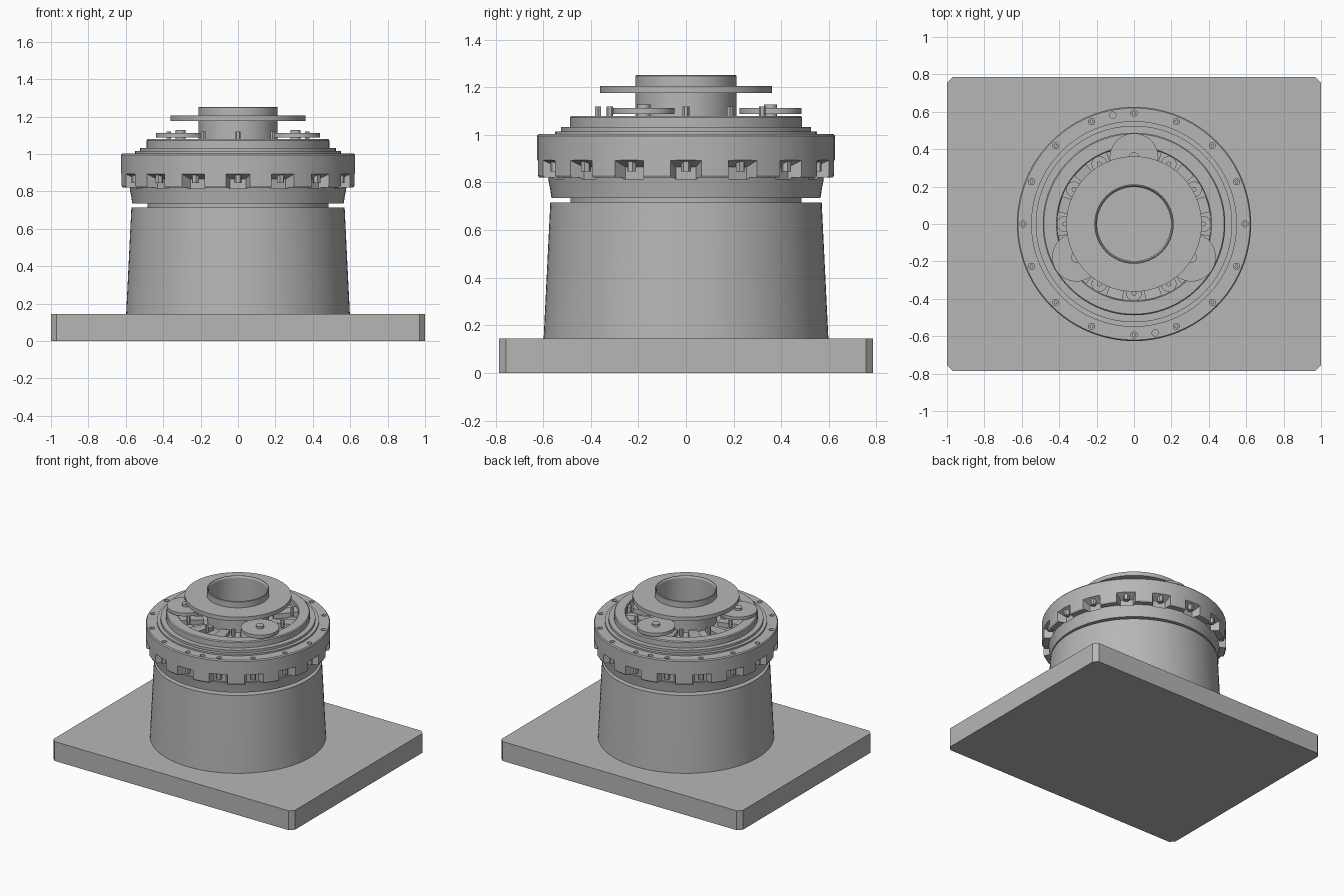
import bpy, bmesh
from math import sin, cos, pi, radians
from mathutils import Matrix, Vector

if "Cube" in bpy.data.objects:
    bpy.data.objects.remove(bpy.data.objects["Cube"])

steel = bpy.data.materials.new("steel_grey")
steel.use_nodes = True
GREY = (0.47, 0.47, 0.47, 1)
steel.diffuse_color = GREY
steel.node_tree.nodes["Principled BSDF"].inputs["Base Color"].default_value = GREY


def finish(bm, name):
    bmesh.ops.recalc_face_normals(bm, faces=bm.faces)
    mesh = bpy.data.meshes.new(name)
    bm.to_mesh(mesh)
    bm.free()
    mesh.materials.append(steel)
    ob = bpy.data.objects.new(name, mesh)
    bpy.context.collection.objects.link(ob)
    return ob


def smooth(ob):
    bpy.ops.object.select_all(action='DESELECT')
    ob.select_set(True)
    bpy.context.view_layer.objects.active = ob
    bpy.ops.object.shade_smooth_by_angle(angle=radians(30))
    return ob


def lathe(name, profile, steps=96):
    """Spin a closed (radius, height) outline round the z axis."""
    bm = bmesh.new()
    vs = [bm.verts.new((r, 0, z)) for r, z in profile]
    es = [bm.edges.new((vs[i - 1], vs[i])) for i in range(len(vs))]
    bmesh.ops.spin(bm, geom=vs + es, cent=(0, 0, 0), axis=(0, 0, 1),
                   angle=2 * pi, steps=steps, use_merge=True)
    bmesh.ops.remove_doubles(bm, verts=bm.verts, dist=1e-5)
    return finish(bm, name)


def add_cyl(bm, radius, angle, r, z0, z1, sides):
    """Upright cylinder at polar position (radius, angle)."""
    place = Matrix.Rotation(angle, 4, 'Z') @ Matrix.Translation((radius, 0, (z0 + z1) / 2))
    bmesh.ops.create_cone(bm, cap_ends=True, segments=sides, radius1=r, radius2=r,
                          depth=z1 - z0, matrix=place)


def add_block(bm, angle, r0, r1, w0, w1, z0, top0, top1):
    """Radial block, with its own width and top height at each end."""
    rot = Matrix.Rotation(angle, 3, 'Z')
    pts = [Vector((r, s * w, z)) for r, w, t in ((r0, w0, top0), (r1, w1, top1))
           for s, z in ((-1, z0), (1, z0), (1, t), (-1, t))]
    v = [bm.verts.new(rot @ p) for p in pts]
    bm.faces.new(v[:4])
    bm.faces.new(v[4:])
    for i in range(4):
        j = (i + 1) % 4
        bm.faces.new((v[i], v[j], v[j + 4], v[i + 4]))


def cut(ob, cutter):
    """Subtract the cutter, bake the result and delete the cutter."""
    cutter.hide_render = True
    mod = ob.modifiers.new("cut", 'BOOLEAN')
    mod.operation, mod.solver, mod.object = 'DIFFERENCE', 'EXACT', cutter
    deps = bpy.context.evaluated_depsgraph_get()
    baked = bpy.data.meshes.new_from_object(ob.evaluated_get(deps))
    ob.modifiers.clear()
    ob.data = baked
    bpy.data.objects.remove(cutter)


# Base plate with chamfered corners
c = 0.03
bm = bmesh.new()
outline = []
for sx, sy in ((1, 1), (-1, 1), (-1, -1), (1, -1)):
    pair = [(sx, sy * (0.785 - c)), (sx * (1 - c), sy * 0.785)]
    outline += pair if sx * sy > 0 else pair[::-1]
face = bm.faces.new([bm.verts.new((x, y, 0)) for x, y in outline])
ext = bmesh.ops.extrude_face_region(bm, geom=[face])
bmesh.ops.translate(bm, vec=(0, 0, 0.145),
                    verts=[g for g in ext["geom"] if isinstance(g, bmesh.types.BMVert)])
finish(bm, "base_plate")

# Tapered pedestal and neck
smooth(lathe("pedestal", [(0.4, 0.145), (0.598, 0.145), (0.57, 0.715), (0.4, 0.715)]))
smooth(lathe("neck", [(0.4, 0.71), (0.485, 0.71), (0.485, 0.74), (0.4, 0.74)]))

# Gearbox housing with bolt flange and stepped cover
housing = lathe("housing", [
    (0.3, 0.735), (0.565, 0.735), (0.572, 0.78), (0.58, 0.82), (0.62, 0.82), (0.626, 0.83),
    (0.626, 0.995), (0.62, 1.003), (0.55, 1.003), (0.55, 1.015), (0.525, 1.015), (0.525, 1.033),
    (0.488, 1.033), (0.488, 1.073), (0.482, 1.08), (0.415, 1.08), (0.41, 1.075), (0.41, 1.0),
    (0.3, 1.0)])
bolt_angles = [i * pi / 8 for i in range(16)]

# Access pockets under each bolt
bm = bmesh.new()
for a in bolt_angles:
    add_block(bm, a, 0.565, 0.66, 0.042, 0.08, 0.815, 0.865, 0.91)
cut(housing, finish(bm, "pocket_cutter"))

# Bolt holes and two dowel holes in the flange top
bm = bmesh.new()
for a in bolt_angles + [radians(101), radians(-79)]:
    add_cyl(bm, 0.593, a, 0.017, 0.965, 1.05, 16)
cut(housing, finish(bm, "hole_cutter"))
smooth(housing)

# Flange bolts: sunken heads above, nuts in the pockets
bm = bmesh.new()
for a in bolt_angles:
    add_cyl(bm, 0.593, a, 0.011, 0.955, 0.99, 6)
    add_cyl(bm, 0.595, a, 0.02, 0.845, 0.9, 6)
finish(bm, "flange_bolts")

# Carrier floor, webs and ring of socket bolts
smooth(lathe("carrier_floor", [(0.2, 0.99), (0.412, 0.99), (0.412, 1.02), (0.2, 1.02)]))
bm = bmesh.new()
for i in range(12):
    add_block(bm, (i + 0.5) * pi / 6, 0.24, 0.412, 0.03, 0.045, 1.01, 1.05, 1.065)
finish(bm, "carrier_webs")
bm = bmesh.new()
for i in range(12):
    a = i * pi / 6
    add_cyl(bm, 0.37, a, 0.042, 1.01, 1.035, 24)
    add_cyl(bm, 0.37, a, 0.027, 1.03, 1.087, 24)
heads = finish(bm, "carrier_bolts")
bm = bmesh.new()
for i in range(12):
    add_cyl(bm, 0.37, i * pi / 6, 0.014, 1.065, 1.12, 6)
cut(heads, finish(bm, "socket_cutter"))
smooth(heads)

# Three planet discs with their pins
bm = bmesh.new()
for i in range(3):
    a = pi / 2 + i * 2 * pi / 3
    add_cyl(bm, 0.355, a, 0.13, 1.088, 1.112, 48)
    add_cyl(bm, 0.355, a, 0.028, 1.01, 1.128, 24)
smooth(finish(bm, "planet_discs"))

# Hollow centre shaft and its collar
smooth(lathe("centre_tube", [(0.2, 0.145), (0.212, 0.145), (0.212, 1.248), (0.209, 1.252),
                             (0.205, 1.252), (0.198, 1.24)]))
smooth(lathe("collar_disc", [(0.205, 1.175), (0.362, 1.175), (0.362, 1.205), (0.205, 1.205)]))
